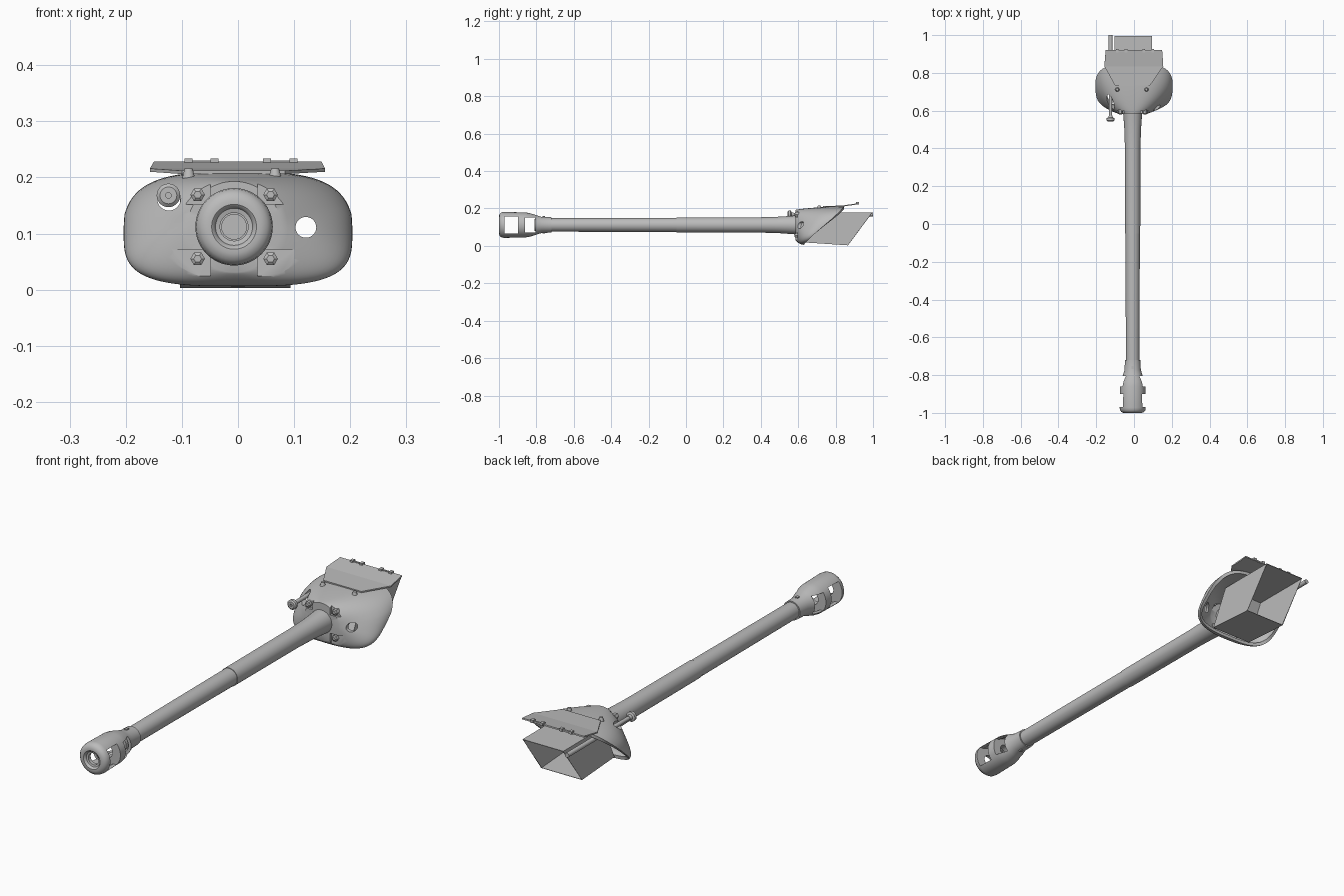
import bpy, bmesh, math
from mathutils import Matrix, Vector

if "Cube" in bpy.data.objects:
    bpy.data.objects.remove(bpy.data.objects["Cube"])

CX, CZ = -0.007, 0.112          # bore axis
steel = bpy.data.materials.new("grey steel")
steel.diffuse_color = (0.5, 0.5, 0.5, 1)
steel.use_nodes = True
steel.node_tree.nodes["Principled BSDF"].inputs["Base Color"].default_value = steel.diffuse_color


def make(name, bm):
    bmesh.ops.remove_doubles(bm, verts=bm.verts, dist=1e-5)
    bmesh.ops.recalc_face_normals(bm, faces=bm.faces)
    me = bpy.data.meshes.new(name)
    bm.to_mesh(me)
    bm.free()
    ob = bpy.data.objects.new(name, me)
    bpy.context.collection.objects.link(ob)
    me.materials.append(steel)
    return ob


def smooth(ob, angle=35):
    bpy.ops.object.select_all(action='DESELECT')
    ob.select_set(True)
    bpy.context.view_layer.objects.active = ob
    bpy.ops.object.shade_smooth_by_angle(angle=math.radians(angle))


def bake(ob):
    deps = bpy.context.evaluated_depsgraph_get()
    me = bpy.data.meshes.new_from_object(ob.evaluated_get(deps))
    ob.modifiers.clear()
    ob.data = me


def cut(ob, cutter):
    m = ob.modifiers.new("cut", 'BOOLEAN')
    m.operation, m.solver, m.object = 'DIFFERENCE', 'EXACT', cutter
    bake(ob)
    bpy.data.objects.remove(cutter)


def lathe(name, prof, x=CX, z=CZ, n=40, closed=False):
    """Revolve (y, radius) points about an axis along y."""
    bm = bmesh.new()
    rings = [[bm.verts.new((x + r * math.cos(2 * math.pi * i / n), y,
                            z + r * math.sin(2 * math.pi * i / n)))
              for i in range(n)] for y, r in prof]
    pairs = list(zip(rings, rings[1:]))
    if closed:
        pairs.append((rings[-1], rings[0]))
    else:
        bm.faces.new(rings[0])
        bm.faces.new(rings[-1])
    for a, b in pairs:
        for i in range(n):
            j = (i + 1) % n
            bm.faces.new((a[i], a[j], b[j], b[i]))
    return make(name, bm)


def box(name, x0, x1, y0, y1, z0, z1):
    bm = bmesh.new()
    bmesh.ops.create_cube(bm, size=1)
    for v in bm.verts:
        v.co = Vector(((x0 + x1) / 2 + v.co.x * (x1 - x0),
                       (y0 + y1) / 2 + v.co.y * (y1 - y0),
                       (z0 + z1) / 2 + v.co.z * (z1 - z0)))
    return make(name, bm)


# Barrel with flared root and a recessed bore at the muzzle end
smooth(lathe("barrel", [(-0.74, 0.022), (-0.81, 0.022), (-0.81, 0.033), (-0.72, 0.036),
                        (-0.05, 0.038), (-0.05, 0.040), (0.40, 0.041), (0.50, 0.044),
                        (0.57, 0.049), (0.60, 0.052), (0.66, 0.052)]))

# Muzzle brake: hollow shell with a baffle, side windows cut through
brake = lathe("muzzle_brake", [
    (-0.997, 0.036), (-1.0, 0.040), (-1.0, 0.048), (-0.996, 0.059), (-0.986, 0.067),
    (-0.972, 0.069), (-0.86, 0.067), (-0.835, 0.063), (-0.80, 0.052), (-0.772, 0.043),
    (-0.72, 0.041), (-0.72, 0.034), (-0.79, 0.033), (-0.82, 0.048), (-0.863, 0.056),
    (-0.863, 0.028), (-0.897, 0.028), (-0.897, 0.057), (-0.972, 0.057), (-0.972, 0.025),
    (-0.988, 0.025), (-0.99, 0.033)], n=48, closed=True)
cut(brake, box("window_cutter", -0.2, 0.2, -0.970, -0.899, CZ - 0.046, CZ + 0.046))
cut(brake, box("window_cutter", -0.2, 0.2, -0.861, -0.805, CZ - 0.040, CZ + 0.040))
smooth(brake)
for s in (-1, 1):
    box("brake_lock_screw", CX - .006, CX + .006, -0.767, -0.753,
        CZ + s * .042 - .005, CZ + s * .042 + .005)

# Mantlet: curved shell lofted from the round collar to a slanted rim
N, M = 72, 14
bm = bmesh.new()
rows = []
for k in range(M + 1):
    t = k / M
    row = []
    for i in range(N):
        a = 2 * math.pi * i / N
        c, s = math.cos(a), math.sin(a)
        rx = 0.204 * math.copysign(abs(c) ** 0.62, c)
        rz = 0.108 + 0.102 * math.copysign(abs(s) ** 0.55, s)
        rx *= 1 - 0.10 * max(0, (rz - 0.13) / 0.08)
        h = (rz - 0.006) / 0.204
        ry = 0.63 + 0.215 * (0.8 * h + 0.2 * h * h * (3 - 2 * h))
        f = math.sin(t * math.pi / 2) ** 1.05
        g = t ** 1.25
        row.append(bm.verts.new((CX + 0.083 * c + (rx - CX - 0.083 * c) * f,
                                 0.586 + (ry - 0.586) * g,
                                 CZ + 0.081 * s + (rz - CZ - 0.081 * s) * f)))
    rows.append(row)
inner = [bm.verts.new((CX + 0.045 * math.cos(2 * math.pi * i / N), 0.586,
                       CZ + 0.045 * math.sin(2 * math.pi * i / N))) for i in range(N)]
rows.insert(0, inner)
for a, b in zip(rows, rows[1:]):
    for i in range(N):
        j = (i + 1) % N
        bm.faces.new((a[i], a[j], b[j], b[i]))
mantlet = make("mantlet", bm)
if mantlet.data.polygons[0].normal.y > 0:
    mantlet.data.flip_normals()
sol = mantlet.modifiers.new("wall", 'SOLIDIFY')
sol.thickness, sol.offset = 0.014, -1
bake(mantlet)

# Sight hole, machine gun hole and the four bolt pockets
cut(mantlet, lathe("hole_cutter", [(0.5, 0.0185), (0.9, 0.0185)], 0.121, 0.111, 28))
cut(mantlet, lathe("hole_cutter", [(0.5, 0.021), (0.9, 0.021)], -0.123, 0.162, 28))
for sx in (-1, 1):
    for sz in (-1, 1):
        xs = sorted((CX + sx * 0.042, CX + sx * 0.108))
        zs = sorted((CZ + sz * 0.040, CZ + sz * 0.088))
        cut(mantlet, box("pocket_cutter", *xs, 0.5, 0.597, *zs))
        lathe("mantlet_bolt", [(0.580, 0.007), (0.584, 0.013), (0.605, 0.013)],
              CX + sx * 0.065, CZ + sz * 0.057, 6)
smooth(mantlet)

# Open-backed cradle box behind the mantlet
bm = bmesh.new()
side = [(0.64, 0.018), (0.866, 0.003), (0.995, 0.178), (0.72, 0.178)]
L, R = [[bm.verts.new((x, y, z)) for y, z in side] for x in (-0.103, 0.094)]
bm.faces.new(L)
bm.faces.new(R)
for i in (0, 2, 3):
    j = (i + 1) % 4
    bm.faces.new((L[i], L[j], R[j], R[i]))
cradle = make("cradle_box", bm)
sol = cradle.modifiers.new("wall", 'SOLIDIFY')
sol.thickness, sol.offset = 0.003, -1

# Bent cover plate over the top
bm = bmesh.new()
lines = [[bm.verts.new((x, y, z)) for x in xs] for xs, y, z in
         (((-0.100, 0.084), 0.732, 0.212), ((-0.157, 0.155), 0.835, 0.216),
          ((-0.150, 0.149), 0.920, 0.228))]
for a, b in zip(lines, lines[1:]):
    bm.faces.new((a[0], a[1], b[1], b[0]))
cover = make("cover_plate", bm)
if cover.data.polygons[0].normal.z < 0:
    cover.data.flip_normals()
sol = cover.modifiers.new("plate", 'SOLIDIFY')
sol.thickness, sol.offset = 0.006, -1

# Hinge straps and knuckles on the rear edge of the cover
for x in (-0.088, -0.042, 0.052, 0.099):
    box("hinge_knuckle", x - .007, x + .007, 0.908, 0.926, 0.222, 0.234)
for x in (-0.065, 0.075):
    box("hinge_strap", x - .028, x + .028, 0.914, 0.922, 0.224, 0.230)

# Lifting studs on top of the mantlet
for x in (-0.088, 0.066):
    bm = bmesh.new()
    bmesh.ops.create_cone(bm, cap_ends=True, segments=16, radius1=0.014, radius2=0.007,
                          depth=0.026, matrix=Matrix.Translation((x, 0.712, 0.203)))
    smooth(make("lifting_stud", bm))

# Coaxial machine gun tube with a round muzzle cap
smooth(lathe("machine_gun_tube", [(0.56, 0.008), (0.74, 0.010), (1.0, 0.010)], -0.124, 0.168, 20))
smooth(lathe("machine_gun_cap", [(0.549, 0.003), (0.549, 0.005), (0.543, 0.005), (0.543, 0.015),
                                 (0.548, 0.021), (0.560, 0.021), (0.564, 0.012), (0.575, 0.009)],
             -0.124, 0.168, 28))
